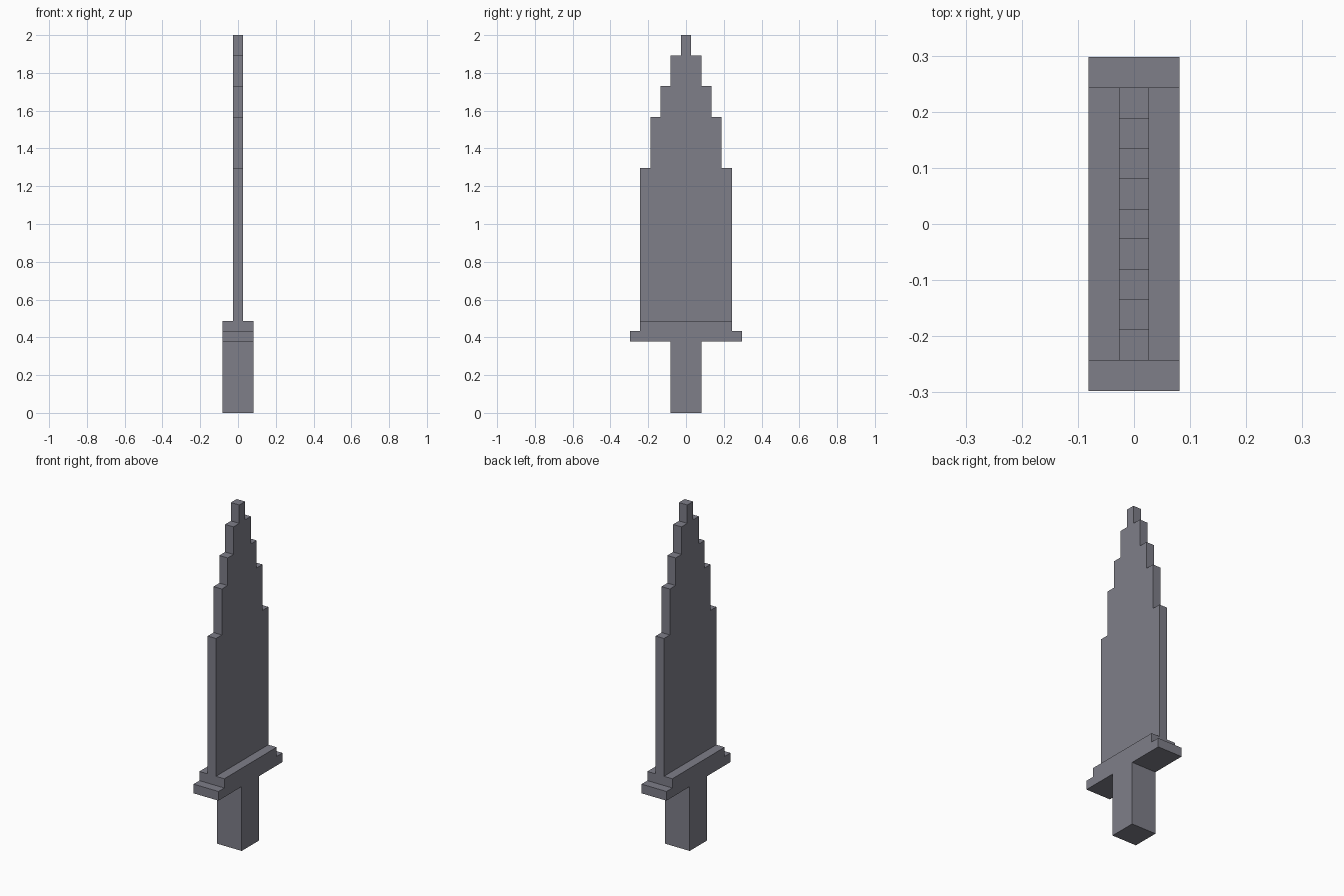
import bpy
import bmesh

UNIT = 2 / 37  # one block of the stepped design

cube = bpy.data.objects.get("Cube")
if cube:
    bpy.data.objects.remove(cube, do_unlink=True)

steel = bpy.data.materials.new("steel grey")
steel.use_nodes = True
colour = (0.21, 0.21, 0.25, 1)
steel.diffuse_color = colour
steel.node_tree.nodes["Principled BSDF"].inputs["Base Color"].default_value = colour


def stepped_part(name, thickness, base, steps):
    """Extrude a symmetric stepped outline; steps are (width, top) in blocks."""
    side = []
    bottom = base
    for width, top in steps:
        side += [(width / 2, bottom), (width / 2, top)]
        bottom = top
    # Drop repeated points, then mirror the side into a closed outline
    side = list(dict.fromkeys(side))
    outline = side + [(-y, z) for y, z in reversed(side)]

    bm = bmesh.new()
    verts = [bm.verts.new((-thickness * UNIT / 2, y * UNIT, z * UNIT))
             for y, z in outline]
    face = bm.faces.new(verts)
    result = bmesh.ops.extrude_face_region(bm, geom=[face])
    moved = [v for v in result["geom"] if isinstance(v, bmesh.types.BMVert)]
    bmesh.ops.translate(bm, verts=moved, vec=(thickness * UNIT, 0, 0))
    bmesh.ops.recalc_face_normals(bm, faces=bm.faces)

    mesh = bpy.data.meshes.new(name)
    bm.to_mesh(mesh)
    bm.free()
    mesh.materials.append(steel)
    obj = bpy.data.objects.new(name, mesh)
    bpy.context.collection.objects.link(obj)
    return obj


# Square grip with the two-tier crossguard
stepped_part("grip_and_guard", 3, 0, [(3, 7), (11, 8), (9, 9)])

# Thin blade narrowing in steps to the tip
stepped_part("blade", 1, 9, [(9, 24), (7, 29), (5, 32), (3, 35), (1, 37)])
